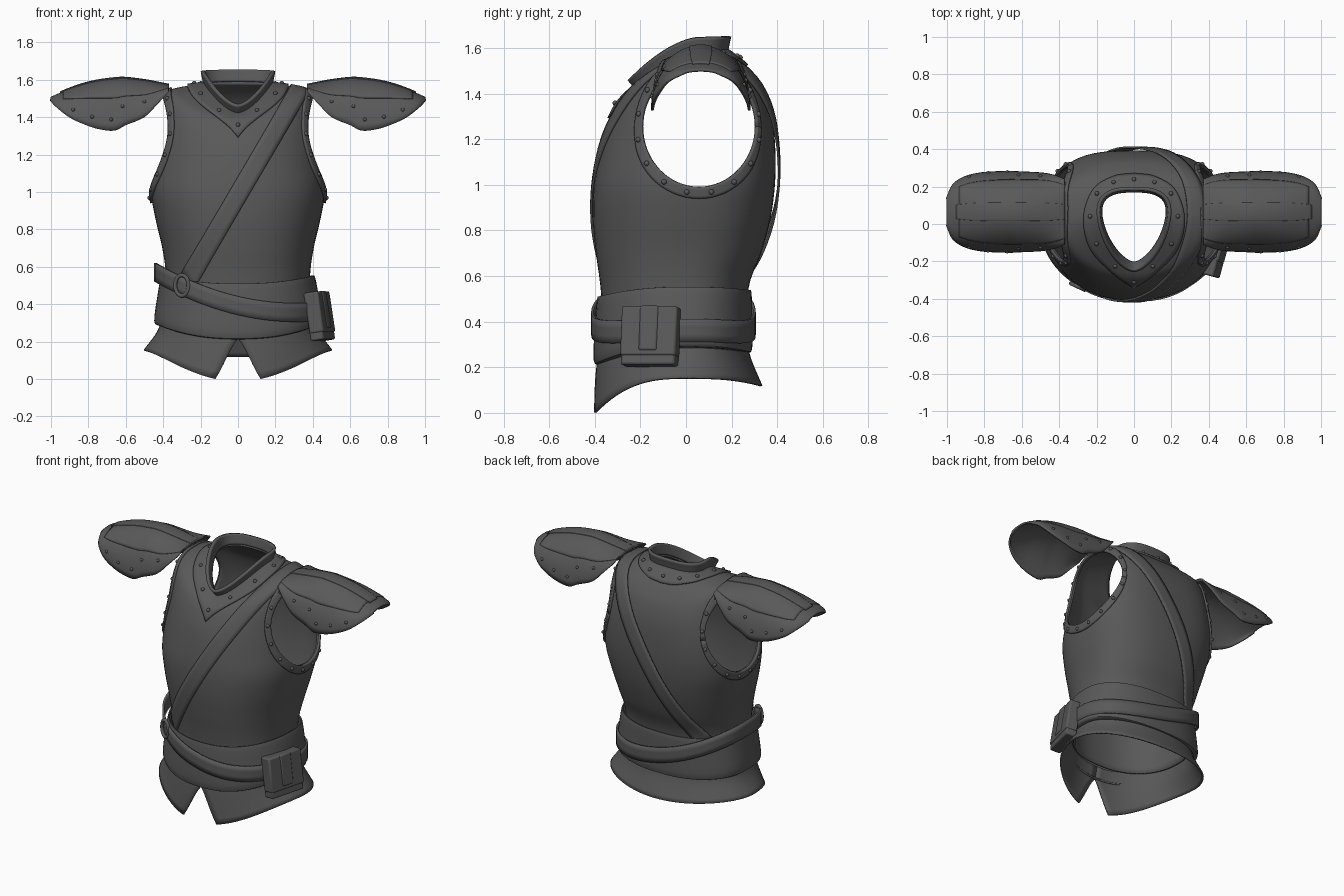
import bpy, bmesh
from math import sin, cos, pi, radians, copysign
from mathutils import Vector, Matrix
from mathutils.bvhtree import BVHTree

if "Cube" in bpy.data.objects:
    bpy.data.objects.remove(bpy.data.objects["Cube"])

steel = bpy.data.materials.new("dark grey")
steel.use_nodes = True
steel.diffuse_color = (0.1, 0.1, 0.1, 1)
steel.node_tree.nodes["Principled BSDF"].inputs["Base Color"].default_value = (0.1, 0.1, 0.1, 1)


def finish(name, bm, mirror=False, thick=0, offset=0.0, bevel=0):
    me = bpy.data.meshes.new(name)
    bm.to_mesh(me)
    bm.free()
    me.materials.append(steel)
    ob = bpy.data.objects.new(name, me)
    bpy.context.collection.objects.link(ob)
    bpy.ops.object.select_all(action="DESELECT")
    ob.select_set(True)
    bpy.context.view_layer.objects.active = ob
    bpy.ops.object.shade_smooth_by_angle(angle=radians(40))
    if mirror:
        ob.modifiers.new("mirror", "MIRROR").use_clip = True
    if thick:
        m = ob.modifiers.new("thickness", "SOLIDIFY")
        m.thickness, m.offset = thick, offset
    if bevel:
        m = ob.modifiers.new("bevel", "BEVEL")
        m.width, m.segments = bevel, 2
    return ob


def grid_bm(rows, closed=False):
    bm = bmesh.new()
    vs = [[bm.verts.new(p) for p in r] for r in rows]
    for lo, hi in zip(vs, vs[1:]):
        n = len(lo)
        for i in range(n if closed else n - 1):
            j = (i + 1) % n
            bm.faces.new((lo[i], lo[j], hi[j], hi[i]))
    bm.normal_update()
    return bm


def smooth(knots, steps):
    """Spline through tuples of numbers."""
    k = [Vector(p) for p in knots]
    k = [2 * k[0] - k[1]] + k + [2 * k[-1] - k[-2]]
    out = []
    for a, b, c, d in zip(k, k[1:], k[2:], k[3:]):
        for i in range(steps):
            t = i / steps
            out.append(b + (c - a) * (t / 2) + (2 * a - 5 * b + 4 * c - d) * (t * t / 2)
                       + (3 * b - a - 3 * c + d) * (t ** 3 / 2))
    return out + [k[-2]]


def ring_point(row, ang, power=2):
    # row: half width, side z, centre y, front y, front z, back y, back z, front and back roundness
    a, zs, y0, yf, zf, yb, zb, nf, nb = row
    c, s = cos(ang), sin(ang)
    n, y1, z1 = (nf, yf, zf) if s < 0 else (nb, yb, zb)
    return Vector((copysign(a * abs(c) ** (2 / n), c),
                   y0 + (y1 - y0) * abs(s) ** (2 / n), zs + (z1 - zs) * abs(s) ** power))


def ring(row, n=72):
    return [ring_point(row, 2 * pi * i / n) for i in range(n)]


# Torso shell
neck = (.178, 1.58, .06, -.208, 1.42, .177, 1.59, 1.62, 2.7)
torso_rows = [
    (.378, .3, 0, -.355, .3, .255, .3, 2.3, 2.3),
    (.385, .55, 0, -.375, .55, .275, .55, 2.3, 2.3),
    (.405, .7, .01, -.395, .7, .33, .7, 2.3, 2.4),
    (.44, .85, .02, -.408, .85, .37, .85, 2.3, 2.5),
    (.465, 1, .03, -.405, .99, .39, 1, 2.3, 2.7),
    (.455, 1.15, .03, -.385, 1.12, .392, 1.15, 2.2, 2.9),
    (.437, 1.3, .03, -.355, 1.24, .378, 1.3, 2.15, 2.9),
    (.41, 1.45, .03, -.315, 1.33, .345, 1.41, 2.2, 2.9),
    (.378, 1.535, .04, -.28, 1.38, .3, 1.48, 2.2, 2.9),
    (.3, 1.562, .05, -.25, 1.4, .25, 1.535, 1.9, 2.6),
    neck]
bm = grid_bm([ring(r) for r in smooth(torso_rows, 5)], True)
surface = BVHTree.FromBMesh(bm)
torso = finish("torso", bm, thick=.012, offset=-1)

# Armholes cut through both sides
HY, HZ, RY, RZ = .057, 1.255, .247, .265
bm = bmesh.new()
bmesh.ops.create_cone(bm, cap_ends=True, segments=72, radius1=1, radius2=1, depth=3,
                      matrix=Matrix.Translation((0, HY, HZ)) @ Matrix.Diagonal((1, RY, RZ, 1))
                      @ Matrix.Rotation(pi / 2, 4, "Y"))
cutter = finish("armhole_cutter", bm)
cut = torso.modifiers.new("armholes", "BOOLEAN")
cut.object, cut.operation, cut.solver = cutter, "DIFFERENCE", "EXACT"
bpy.context.view_layer.objects.active = torso
for m in list(torso.modifiers):
    bpy.ops.object.modifier_apply(modifier=m.name)
bpy.data.objects.remove(cutter)


def project(p, lift):
    loc, nor, _, _ = surface.find_nearest(p)
    return loc + nor * lift


def rivets(name, spots, radius=.012):
    bm = bmesh.new()
    for p in spots:
        bmesh.ops.create_icosphere(bm, subdivisions=2, radius=radius, matrix=Matrix.Translation(p))
    finish(name, bm, mirror=True)


# Armhole trims with rivets
trim, spots = [[] for _ in range(5)], []
for k in range(65):
    t = 2 * pi * k / 64
    out = Vector((-.6 * max(0, sin(t)) ** 2, cos(t), sin(t)))
    q = Vector((1, HY + RY * cos(t), HZ + RZ * sin(t)))
    rim = surface.ray_cast(q, Vector((-1, 0, 0)))[0]
    if rim is None or rim.x < .2:
        rim = surface.find_nearest(Vector((.37, q.y, q.z)))[0]
    for j, row in enumerate(trim):
        row.append(project(rim + out * (.052 * j / 4 - .002), .005))
    if k % 4 == 2:
        spots.append(project(rim + out * .026, .011))
finish("armhole_trim", grid_bm(trim), mirror=True, thick=.014)
rivets("armhole_rivets", spots)

# Pointed neck trim with rivets
outer = smooth([(0, -.335), (.12, -.255), (.235, -.13), (.27, .03), (.22, .18), (.11, .25), (0, .265)], 6)
trim, spots = [[] for _ in range(6)], []
for k, (x, y) in enumerate(outer):
    inner = ring_point(neck, pi * k / (len(outer) - 1) - pi / 2)
    edge = surface.ray_cast(Vector((x, y, 3)), Vector((0, 0, -1)))[0]
    for j, row in enumerate(trim):
        p = project(inner.lerp(edge, j / 5), .005)
        if k in (0, len(outer) - 1):
            p.x = 0
        row.append(p)
    if k % 6 == 0:
        spots.append(project(inner.lerp(edge, .6), .011))
finish("neck_trim", grid_bm(trim), mirror=True, thick=.012)
rivets("neck_rivets", spots)

# Standing collar
collar = [neck, (.184, 1.612, .06, -.23, 1.442, .183, 1.622, 1.62, 2.7),
          (.191, 1.648, .06, -.25, 1.465, .19, 1.652, 1.68, 2.7)]
finish("collar", grid_bm([ring(r) for r in smooth(collar, 3)], True), thick=.018)

# Diagonal shoulder strap, wrapped round the torso in a tilted plane
up = Vector((.31, 0, .53)).normalized()
side = up.cross(Vector((0, 1, 0)))
strap = [[] for _ in range(5)]
for k in range(73):
    a = radians(-151 + 315 * k / 72)
    ray = up * cos(a) + Vector((0, sin(a), 0))
    for j, row in enumerate(strap):
        start = Vector((.01 - .03 * max(0, sin(a)), .02, 1)) + side * (.05 * (j / 2 - 1))
        loc, nor, _, _ = surface.ray_cast(start, ray)
        row.append(loc + ray * (.007 + .01 * max(0, sin(a))))
finish("shoulder_strap", grid_bm(strap), thick=.01)

# Waist sash
sash = [(.4, .55, 0, -.38, .505, .275, .535, 2.3, 2.3),
        (.412, .545, 0, -.39, .5, .287, .53, 2.3, 2.3),
        (.43, .45, 0, -.4, .38, .29, .42, 2.3, 2.3),
        (.448, .31, 0, -.405, .23, .29, .28, 2.3, 2.3),
        (.42, .285, 0, -.375, .21, .265, .265, 2.3, 2.3)]
finish("waist_sash", grid_bm([ring(r) for r in reversed(smooth(sash, 4))], True), thick=.01, offset=-1)

# Slanted belt, sagging towards the pouch
belt = []
for j in range(4):
    loop = ring((.443, 0, 0, -.41, 0, .3, 0, 2.3, 2.3))
    for p in loop:
        p.z = .392 - .236 * p.x + .38 * p.x ** 2 + .1 * (j / 3 - .5)
    belt.append(loop)
finish("belt", grid_bm(belt, True), thick=.012)

# Strap ring: a circle swept by a small circle
place = (Matrix.Translation((-.3, -.335, .5)) @ Matrix.Rotation(radians(-25), 4, "Z")
         @ Matrix.Rotation(pi / 2, 4, "X"))
rows = []
for i in range(33):
    t = 2 * pi * i / 32
    rows.append([place @ Vector(((.04 + .011 * cos(u)) * cos(t), (.055 + .011 * cos(u)) * sin(t), .011 * sin(u)))
                 for u in [2 * pi * k / 10 for k in range(10)]])
finish("strap_ring", grid_bm(rows, True))

# Flared skirt with a slit at the front
skirt = smooth([(.4, .34, 0, -.375, .3, .265, .33, 2.2, 2.2),
                (.435, .25, 0, -.395, .19, .285, .24, 2.1, 2.1),
                (.505, .155, 0, -.415, -.012, .335, .12, 2, 2)], 5)
rows = []
for i, r in enumerate(skirt):
    gap = .245 * max(0, (i - 4) / 6)
    rows.append([ring_point(r, -pi / 2 + gap + (2 * pi - 2 * gap) * k / 72, 2.7) for k in range(73)])
finish("skirt", grid_bm(rows[::-1]), thick=.01, offset=-1)

# Shoulder guards: arched plates; knots are x, ridge z, lower edge z, half depth
guard = smooth([(.37, 1.565, 1.535, .17), (.43, 1.577, 1.47, .193), (.5, 1.59, 1.4, .205),
                (.6, 1.602, 1.357, .21), (.66, 1.6, 1.328, .213), (.74, 1.59, 1.335, .211),
                (.82, 1.572, 1.36, .205), (.9, 1.545, 1.398, .186), (.965, 1.518, 1.45, .145),
                (1, 1.502, 1.488, .07)], 4)


def guard_point(k, v, lift=0):
    x, top, low, depth = k
    a = v * pi / 2
    return Vector((x, .065 + (depth + lift) * sin(a), low + (top + lift - low) * max(0, cos(a))))


def guard_plate(name, knots, reach, lift, thick):
    rows = [[guard_point(k, reach(k[0]) * (j / 12 - 1), lift) for j in range(25)] for k in knots]
    finish(name, grid_bm(rows), mirror=True, thick=thick)


guard_plate("shoulder_guard", guard, lambda x: 1, 0, .012)
guard_plate("shoulder_guard_top", guard[:31], lambda x: .6 - .1 * (x - .37), .006, .008)
guard_plate("shoulder_guard_ridge", guard[:32], lambda x: .14, .009, .009)
spots = [guard_point(guard[i], s * v, .005)
         for i, v in ((8, .72), (13, .72), (17, .86), (22, .85), (27, .8)) for s in (-1, 1)]
rivets("shoulder_guard_rivets", spots, .01)

# Belt pouch: body, flap, centre strap
pouch = (Matrix.Translation((.435, -.155, .335)) @ Matrix.Rotation(radians(-15), 4, "Z")
         @ Matrix.Rotation(radians(-9), 4, "Y"))
for name, size, at in (("pouch_body", (.075, .245, .25), (0, 0, -.005)),
                       ("pouch_flap", (.08, .252, .22), (.004, 0, .02)),
                       ("pouch_strap", (.084, .085, .2), (.007, 0, .031))):
    bm = bmesh.new()
    bmesh.ops.create_cube(bm, size=1, matrix=pouch @ Matrix.Translation(at) @ Matrix.Diagonal((*size, 1)))
    finish(name, bm, bevel=.01)
